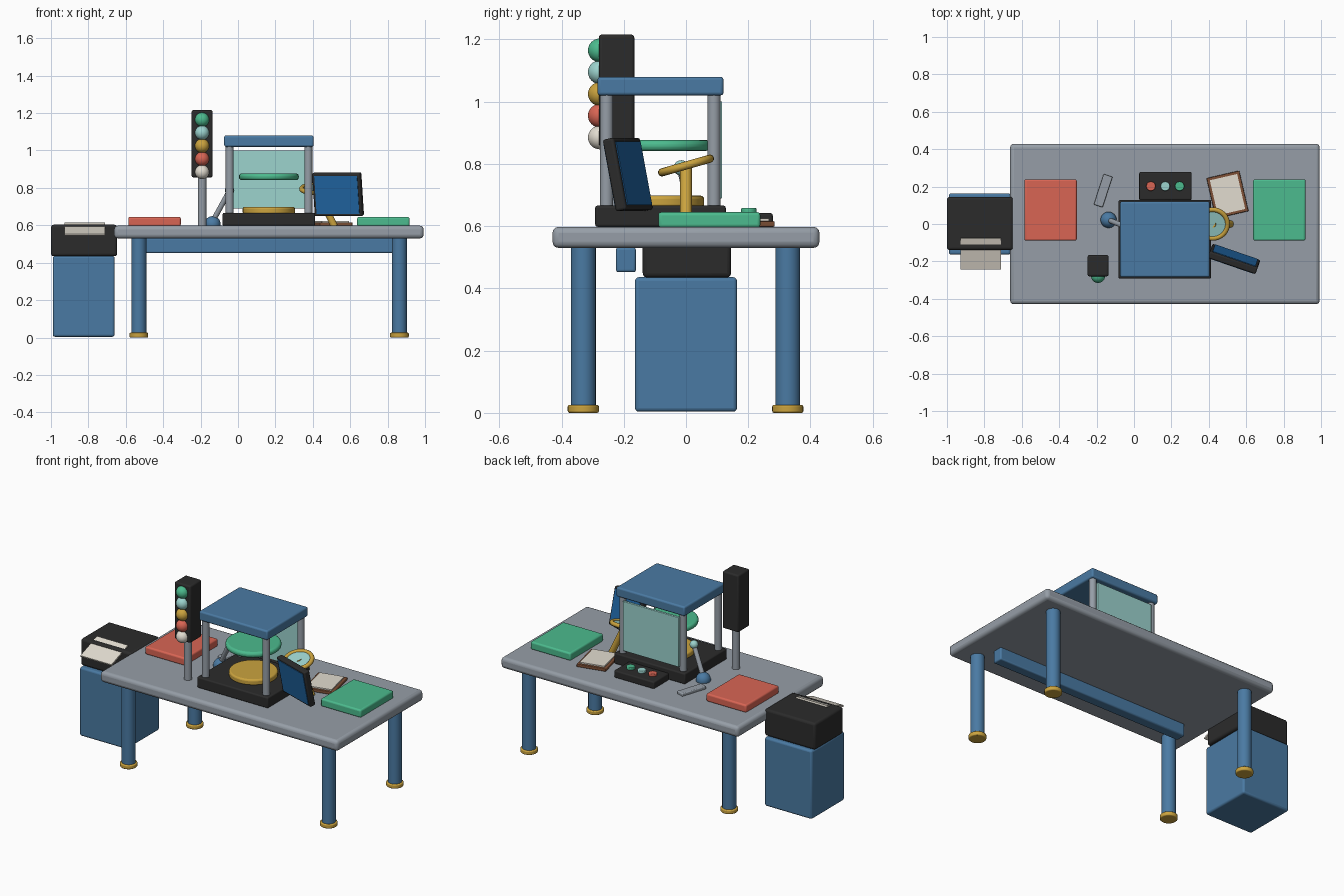
import bpy
from math import radians
from mathutils import Vector

cube = bpy.data.objects.get("Cube")
if cube:
    bpy.data.objects.remove(cube, do_unlink=True)


# Materials from sRGB values
def material(name, *rgb):
    linear = [((c / 255 + 0.055) / 1.055) ** 2.4 for c in rgb] + [1]
    m = bpy.data.materials.new(name)
    m.use_nodes = True
    m.diffuse_color = linear
    bsdf = m.node_tree.nodes["Principled BSDF"]
    bsdf.inputs["Base Color"].default_value = linear
    bsdf.inputs["Roughness"].default_value = 0.6
    return m


blue = material("steel blue", 74, 122, 163)
grey = material("light grey", 150, 158, 167)
black = material("charcoal", 43, 43, 43)
yellow = material("brass yellow", 203, 163, 62)
green = material("sea green", 76, 187, 142)
red = material("coral red", 217, 101, 84)
teal = material("pale teal", 156, 211, 206)
cream = material("cream", 226, 220, 208)
brown = material("wood brown", 126, 80, 54)
screen_blue = material("screen blue", 34, 106, 170)


def finish(name, mat, bevel=0):
    ob = bpy.context.object
    ob.name = name
    ob.data.materials.append(mat)
    bpy.ops.object.transform_apply(location=False, rotation=False, scale=True)
    if bevel:
        mod = ob.modifiers.new("Rounded edges", "BEVEL")
        mod.width = bevel
        mod.segments = 3
        mod.limit_method = "ANGLE"
    bpy.ops.object.shade_smooth_by_angle(angle=radians(35))
    return ob


def box(name, mat, center, size, bevel=0.008, rot=(0, 0, 0)):
    bpy.ops.mesh.primitive_cube_add(size=1, location=center,
                                    rotation=[radians(a) for a in rot])
    bpy.context.object.scale = size
    return finish(name, mat, bevel)


def rod(name, mat, start, end, radius, bevel=0):
    start, end = Vector(start), Vector(end)
    axis = end - start
    bpy.ops.mesh.primitive_cylinder_add(
        vertices=32, radius=radius, depth=axis.length, location=(start + end) / 2,
        rotation=axis.to_track_quat("Z", "Y").to_euler())
    return finish(name, mat, bevel)


def disc(name, mat, x, y, bottom, top, radius, bevel=0.0):
    return rod(name, mat, (x, y, bottom), (x, y, top), radius, bevel)


def ball(name, mat, center, radius):
    bpy.ops.mesh.primitive_uv_sphere_add(segments=32, ring_count=16,
                                         radius=radius, location=center)
    return finish(name, mat)


# Desk
box("desk_top", grey, (0.165, 0, 0.564), (1.655, 0.858, 0.068), 0.02)
for side, x in (("right", -0.53), ("left", 0.863)):
    for end, y in (("front", -0.33), ("back", 0.327)):
        disc(f"{end}_{side}_leg", blue, x, y, 0.01, 0.535, 0.04)
        disc(f"{end}_{side}_foot", yellow, x, y, 0, 0.026, 0.05, 0.006)
box("desk_beam", blue, (0.165, -0.193, 0.492), (1.34, 0.064, 0.08))

# Cabinet with printer
box("cabinet", blue, (-0.825, 0, 0.22), (0.33, 0.328, 0.432), 0.012)
box("printer", black, (-0.823, 0.003, 0.519), (0.354, 0.284, 0.168), 0.014)
box("printed_sheet", cream, (-0.82, -0.158, 0.58), (0.216, 0.175, 0.01), 0, (20, 0, 0))

# Booth model
cx, cy = 0.165, -0.082
box("booth_base", black, (cx, cy, 0.632), (0.495, 0.42, 0.068))
box("booth_roof", blue, (cx, cy, 1.05), (0.478, 0.405, 0.06), 0.01)
for side, x in (("right", -0.045), ("left", 0.376)):
    for end, y in (("front", -0.255), ("back", 0.09)):
        disc(f"booth_{end}_{side}_post", grey, x, y, 0.66, 1.03, 0.021)
box("booth_back_panel", teal, (cx, 0.108, 0.845), (0.39, 0.016, 0.312), 0.003)
disc("booth_lower_disc", yellow, cx, cy, 0.66, 0.698, 0.14, 0.01)
disc("booth_upper_disc", green, cx, cy, 0.842, 0.877, 0.16, 0.014)

# Signal tower
sx, sy = -0.192, -0.223
disc("signal_pole", grey, sx, sy, 0.59, 0.87, 0.023)
box("signal_housing", black, (sx, sy, 1.036), (0.112, 0.114, 0.36), 0.01)
for i, lamp in enumerate((cream, red, yellow, teal, green)):
    ball(f"signal_lamp_{i + 1}", lamp, (sx, -0.277, 0.885 + i * 0.07), 0.038)

# Tilted display
tilt = (11, 0, -19)
spot = (0.535, -0.187, 0.766)
box("display_frame", black, spot, (0.27, 0.038, 0.235), 0.008, tilt)
box("display_screen", screen_blue, spot, (0.242, 0.044, 0.207), 0, tilt)

# Steering wheel
hub = (0.42, 0, 0.795)
rod("wheel_column", yellow, (0.515, 0, 0.595), hub, 0.019)
bpy.ops.mesh.primitive_torus_add(location=hub, rotation=(radians(16), 0, 0),
                                 major_radius=0.08, minor_radius=0.013,
                                 major_segments=40, minor_segments=12)
finish("wheel_rim", yellow)
face = disc("wheel_face", teal, 0, 0, -0.005, 0.005, 0.074)
face.location = hub
face.rotation_euler = (radians(16), 0, 0)

# Joystick
ball("joystick_base", blue, (-0.136, 0.022, 0.606), 0.043)
rod("joystick_arm", grey, (-0.136, 0.022, 0.62), (-0.045, -0.015, 0.785), 0.014)
ball("joystick_knob", teal, (-0.045, -0.015, 0.787), 0.025)

# Desk pads
for name, mat, x in (("red_pad", red, -0.446), ("green_pad", green, 0.777)):
    box(name, mat, (x, 0.075, 0.62), (0.28, 0.328, 0.05), 0.01)

# Button box
box("button_box", black, (0.168, 0.203, 0.619), (0.28, 0.152, 0.046))
for i, mat in enumerate((red, teal, green)):
    disc(f"button_{i + 1}", mat, 0.09 + i * 0.077, 0.202, 0.635, 0.658, 0.025, 0.004)

# Clipboard and loose bar
box("clipboard", brown, (0.5, 0.157, 0.607), (0.18, 0.222, 0.018), 0.004, (0, 0, 13))
box("clipboard_paper", cream, (0.5, 0.157, 0.619), (0.15, 0.192, 0.01), 0, (0, 0, 13))
box("loose_bar", grey, (-0.165, 0.178, 0.606), (0.05, 0.172, 0.02), 0.005, (0, 0, -18))
